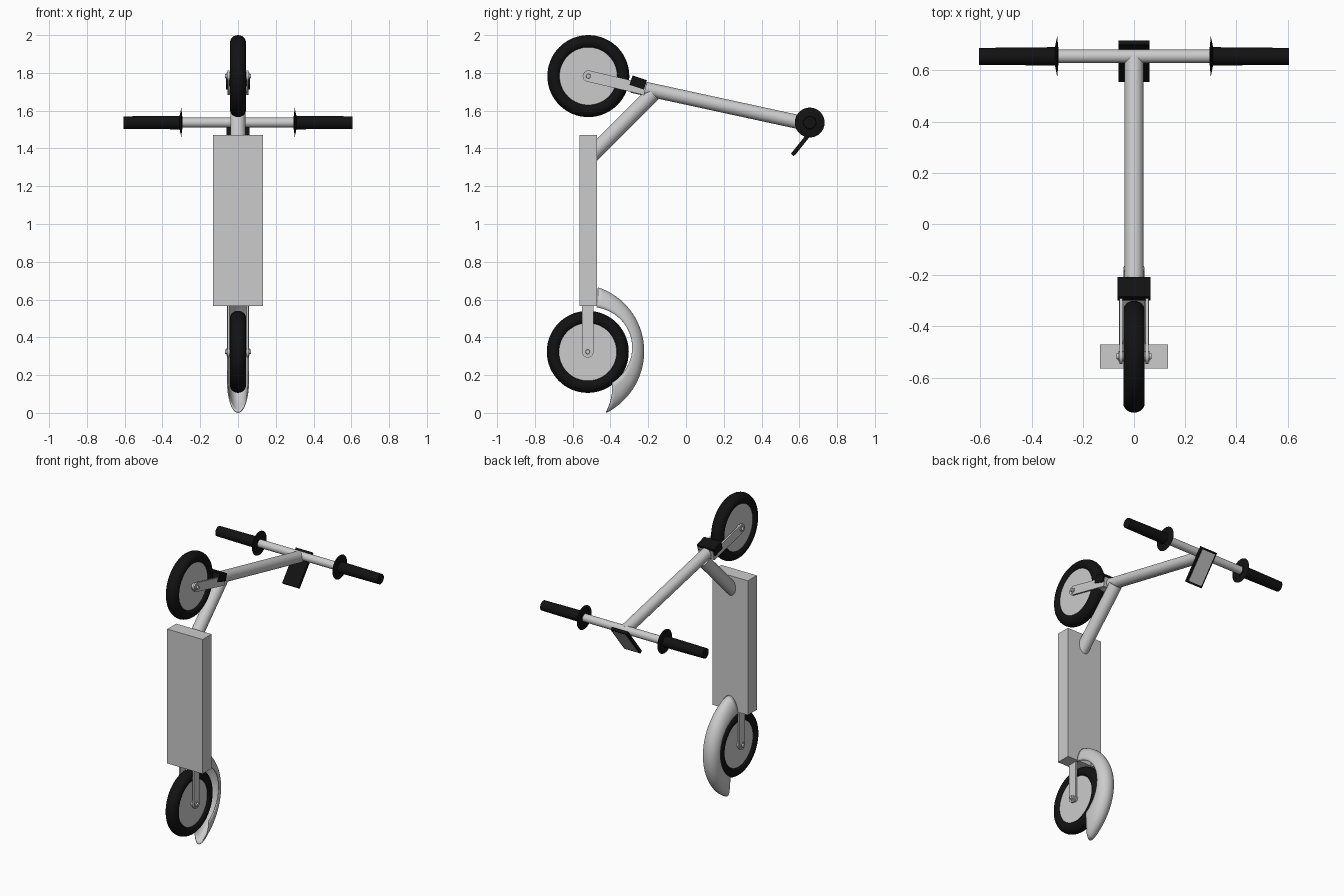
import bpy, bmesh
from math import sin, cos, pi, radians, atan2
from mathutils import Vector, Matrix

if "Cube" in bpy.data.objects:
    bpy.data.objects.remove(bpy.data.objects["Cube"])

black = bpy.data.materials.new("black_rubber")
black.diffuse_color = (0.006, 0.006, 0.006, 1)
black.use_nodes = True
black.node_tree.nodes["Principled BSDF"].inputs["Base Color"].default_value = black.diffuse_color


def finish(name, bm, mat=None, smooth=True):
    bmesh.ops.recalc_face_normals(bm, faces=bm.faces)
    me = bpy.data.meshes.new(name)
    bm.to_mesh(me)
    bm.free()
    ob = bpy.data.objects.new(name, me)
    bpy.context.collection.objects.link(ob)
    if mat:
        me.materials.append(mat)
    if smooth:
        bpy.ops.object.select_all(action='DESELECT')
        bpy.context.view_layer.objects.active = ob
        ob.select_set(True)
        bpy.ops.object.shade_smooth_by_angle(angle=radians(35))
    return ob


def box(name, size, loc, tilt=0, mat=None):
    bm = bmesh.new()
    m = Matrix.Translation(loc) @ Matrix.Rotation(tilt, 4, 'X') @ Matrix.Diagonal((*size, 1))
    bmesh.ops.create_cube(bm, size=1, matrix=m)
    return finish(name, bm, mat, False)


def tube(name, a, b, r1, r2=None, mat=None, seg=32):
    a, b = Vector(a), Vector(b)
    d = b - a
    bm = bmesh.new()
    m = Matrix.Translation((a + b) / 2) @ d.to_track_quat('Z', 'Y').to_matrix().to_4x4()
    bmesh.ops.create_cone(bm, cap_ends=True, segments=seg, radius1=r1,
                          radius2=r1 if r2 is None else r2, depth=d.length, matrix=m)
    return finish(name, bm, mat)


def lathe_x(name, profile, loc, mat=None, seg=64):
    """Revolve closed (x, radius) loop about the x axis."""
    bm = bmesh.new()
    rings = [[bm.verts.new((loc[0] + x, loc[1] + r * cos(2 * pi * i / seg),
                            loc[2] + r * sin(2 * pi * i / seg))) for x, r in profile]
             for i in range(seg)]
    n = len(profile)
    for i in range(seg):
        p, q = rings[i], rings[(i + 1) % seg]
        for j in range(n):
            k = (j + 1) % n
            bm.faces.new((p[j], p[k], q[k], q[j]))
    return finish(name, bm, mat)


def fork_arm(name, side, axle, end, half):
    """Flat bar with a rounded end at the axle."""
    c, e = Vector(axle), Vector(end)
    d = (e - c).normalized()
    n = Vector((-d.y, d.x))
    pts = [e - n * half, e + n * half]
    pts += [c + half * (n * cos(pi * i / 12) - d * sin(pi * i / 12)) for i in range(13)]
    bm = bmesh.new()
    f = bm.faces.new([bm.verts.new((side * 0.045, p.x, p.y)) for p in pts])
    ext = bmesh.ops.extrude_face_region(bm, geom=[f])
    bmesh.ops.translate(bm, vec=(side * 0.011, 0, 0),
                        verts=[v for v in ext['geom'] if isinstance(v, bmesh.types.BMVert)])
    return finish(name, bm)


# Wheels, fork arms and axle bolts
front_axle, rear_axle = (-0.517, 1.783), (-0.52, 0.323)
tyre = [(0.042 * sin(2 * pi * i / 24), 0.18 + 0.037 * cos(2 * pi * i / 24)) for i in range(24)]
for tag, axle, end in (("front", front_axle, (-0.215, 1.712)), ("rear", rear_axle, (-0.52, 0.60))):
    y, z = axle
    lathe_x(tag + "_tyre", tyre, (0, y, z), black)
    tube(tag + "_wheel_disc", (-0.028, y, z), (0.028, y, z), 0.155, seg=64)
    tube(tag + "_axle", (-0.06, y, z), (0.06, y, z), 0.02)
    for s, lr in ((-1, "left"), (1, "right")):
        fork_arm(f"{tag}_fork_arm_{lr}", s, axle, end, 0.03)
        tube(f"{tag}_bolt_{lr}", (s * 0.05, y, z), (s * 0.069, y, z), 0.015, 0.011, seg=12)

# Deck, neck and steering stem
box("deck", (0.264, 0.095, 0.905), (0, -0.5175, 1.0175))
tube("neck", (0, -0.53, 1.335), (0, -0.175, 1.69), 0.041)
tube("stem", (0, -0.285, 1.731), (0, 0.655, 1.527), 0.037)
box("fork_crown", (0.10, 0.07, 0.06), (0, -0.25, 1.722), radians(-13))
box("fork_clamp", (0.128, 0.08, 0.052), (0, -0.253, 1.749), radians(-18), black)

# Handlebar, grips and flanges
by, bz = 0.655, 1.537
tube("handlebar", (-0.55, by, bz), (0.55, by, bz), 0.026)
for s, lr in ((-1, "left"), (1, "right")):
    tube("grip_" + lr, (s * 0.295, by, bz), (s * 0.605, by, bz), 0.036, 0.033, black)
    tube("flange_outer_" + lr, (s * 0.300, by, bz), (s * 0.309, by, bz), 0.079, 0.036, black, 48)
    tube("flange_inner_" + lr, (s * 0.300, by, bz), (s * 0.296, by, bz), 0.079, 0.036, black, 48)

# Display panel hanging under the handlebar
tilt = atan2(0.78, 0.62)
normal = Vector((0, sin(tilt), -cos(tilt)))
centre = Vector((0, 0.636, 1.457))
box("display_case", (0.12, 0.235, 0.02), centre, tilt, black)
box("display_screen", (0.10, 0.21, 0.006), centre + normal * 0.009, tilt)

# Rear mudguard: curved shell with a rounded tip
bm = bmesh.new()
rows, cols, cy, cz = 32, 16, -0.575, 0.33
grid = []
for i in range(rows + 1):
    u = i / rows
    row = []
    for j in range(cols + 1):
        s = pi * (j / cols - 0.5)
        crown = cos(s)
        start = radians(66 + 6 * crown)
        stop = radians(-43 - 22 * crown)
        t = start + (stop - start) * u
        rim = 0.25 + 0.042 * sin(pi * u)
        r = rim + (0.349 + 0.012 * u * u * u - rim) * crown
        row.append(bm.verts.new((0.055 * sin(s), cy + r * cos(t), cz + r * sin(t))))
    grid.append(row)
for i in range(rows):
    for j in range(cols):
        bm.faces.new((grid[i][j], grid[i + 1][j], grid[i + 1][j + 1], grid[i][j + 1]))
guard = finish("rear_mudguard", bm)
shell = guard.modifiers.new("thickness", 'SOLIDIFY')
shell.thickness = 0.006
shell.offset = 0
